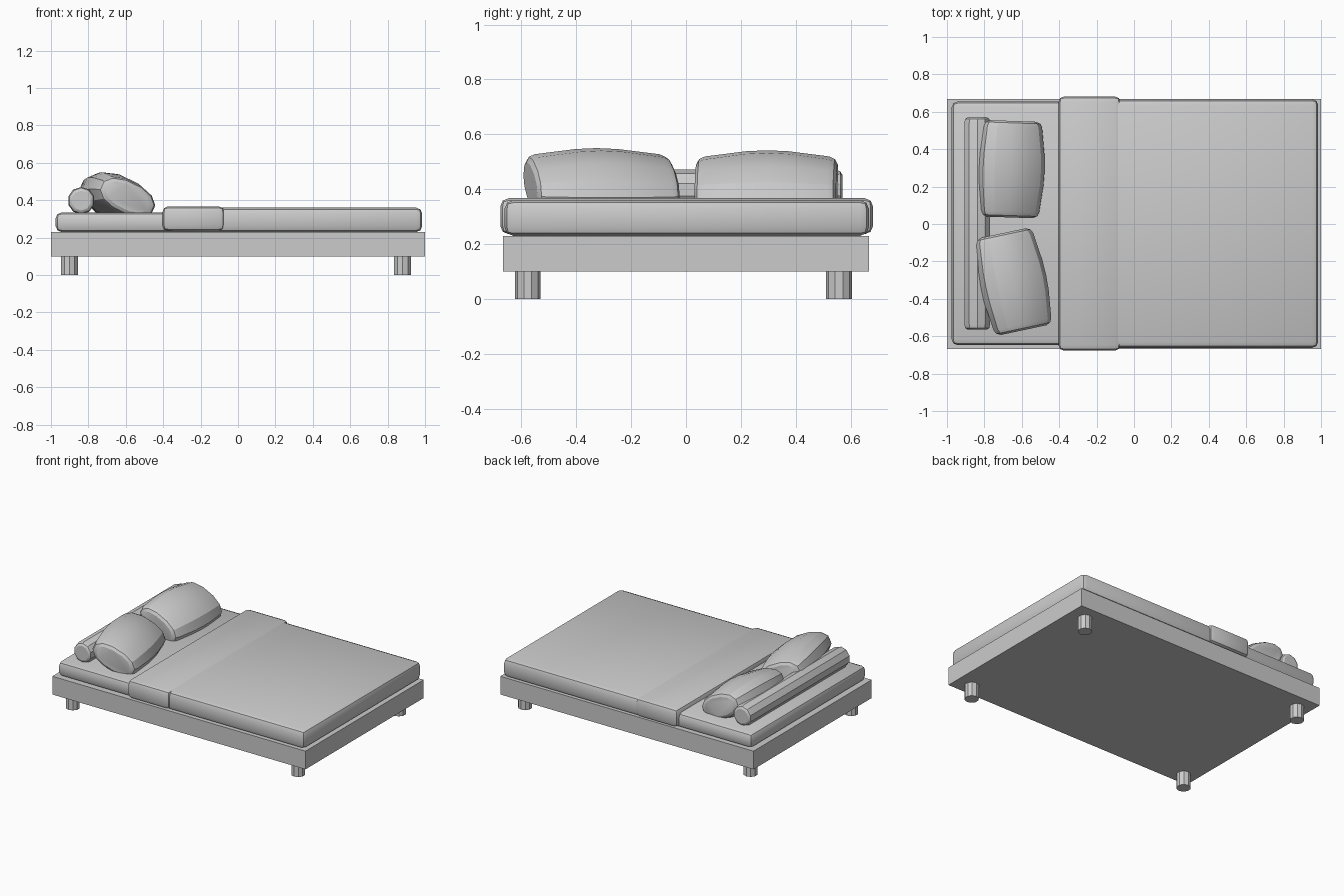
import bpy, bmesh
from math import cos, sin, pi, radians, copysign
from mathutils import Matrix

if "Cube" in bpy.data.objects:
    bpy.data.objects.remove(bpy.data.objects["Cube"])


def finish(name, bm, smooth=True):
    bmesh.ops.recalc_face_normals(bm, faces=bm.faces)
    me = bpy.data.meshes.new(name)
    bm.to_mesh(me)
    bm.free()
    ob = bpy.data.objects.new(name, me)
    bpy.context.collection.objects.link(ob)
    if smooth:
        bpy.ops.object.select_all(action='DESELECT')
        ob.select_set(True)
        bpy.context.view_layer.objects.active = ob
        bpy.ops.object.shade_smooth_by_angle(angle=radians(25))
    return ob


def box(name, x, y, z, bevel=0.0):
    """Box from (min, max) ranges, optionally with soft rounded edges."""
    bm = bmesh.new()
    bmesh.ops.create_cube(bm, size=1)
    for v in bm.verts:
        for i, r in enumerate((x, y, z)):
            v.co[i] = r[1] if v.co[i] > 0 else r[0]
    if bevel:
        bmesh.ops.bevel(bm, geom=bm.edges[:], offset=bevel, segments=2,
                        profile=0.5, affect='EDGES')
    return finish(name, bm, bevel > 0)


def cushion(name, a, b, half, rings, loc, sides, power=1.0, tilt=0, turn=0):
    """Loft along y; rings are (position, width scale, thickness scale)."""
    bm = bmesh.new()
    loops = []
    for t, sa, sb in rings:
        loop = []
        for i in range(sides):
            w = 2 * pi * (i + 0.5) / sides
            c, s = cos(w), sin(w)
            loop.append(bm.verts.new((a * sa * copysign(abs(c) ** power, c), t * half,
                                      b * sb * copysign(abs(s) ** power, s))))
        loops.append(loop)
    for p, q in zip(loops, loops[1:]):
        for i in range(sides):
            j = (i + 1) % sides
            bm.faces.new((p[i], p[j], q[j], q[i]))
    bm.faces.new(loops[0])
    bm.faces.new(loops[-1])
    bm.transform(Matrix.Translation(loc) @ Matrix.Rotation(radians(turn), 4, 'Z')
                 @ Matrix.Rotation(radians(tilt), 4, 'Y'))
    return finish(name, bm)


# Base and legs
box("bed_frame", (-1, 1), (-0.667, 0.667), (0.10, 0.23))
for sx, x in (("head", -0.901), ("foot", 0.88)):
    for sy, y in (("front", -0.577), ("back", 0.558)):
        bm = bmesh.new()
        bmesh.ops.create_cone(bm, cap_ends=True, segments=10, radius1=0.047,
                              radius2=0.047, depth=0.11,
                              matrix=Matrix.Translation((x, y, 0.055)))
        finish(f"{sx}_{sy}_leg", bm, False)

# Mattress and bedding
box("mattress", (-0.975, 0.965), (-0.648, 0.655), (0.23, 0.335), 0.032)
box("blanket", (-0.38, 0.985), (-0.662, 0.667), (0.23, 0.36), 0.032)
box("folded_blanket_edge", (-0.404, -0.072), (-0.677, 0.682), (0.236, 0.367), 0.03)

# Bolster at the head end
cushion("bolster", 0.073, 0.073, 0.568,
        [(-1, .72, .72), (-.985, .92, .92), (-.95, 1, 1),
         (.95, 1, 1), (.985, .92, .92), (1, .72, .72)],
        (-0.838, 0.003, 0.398), 10)

# Two plump pillows leaning on the bolster
half = [(0, 1, 1), (.3, .985, .965), (.88, .89, .79), (.96, .83, .71), (1, .70, .56)]
rings = [(-t, w, h) for t, w, h in reversed(half[1:])] + half
cushion("back_pillow", 0.187, 0.116, 0.258, rings,
        (-0.657, 0.293, 0.407), 12, 0.9, 25, -2)
cushion("front_pillow", 0.187, 0.116, 0.265, rings,
        (-0.645, -0.308, 0.415), 12, 0.9, 25, 12)
